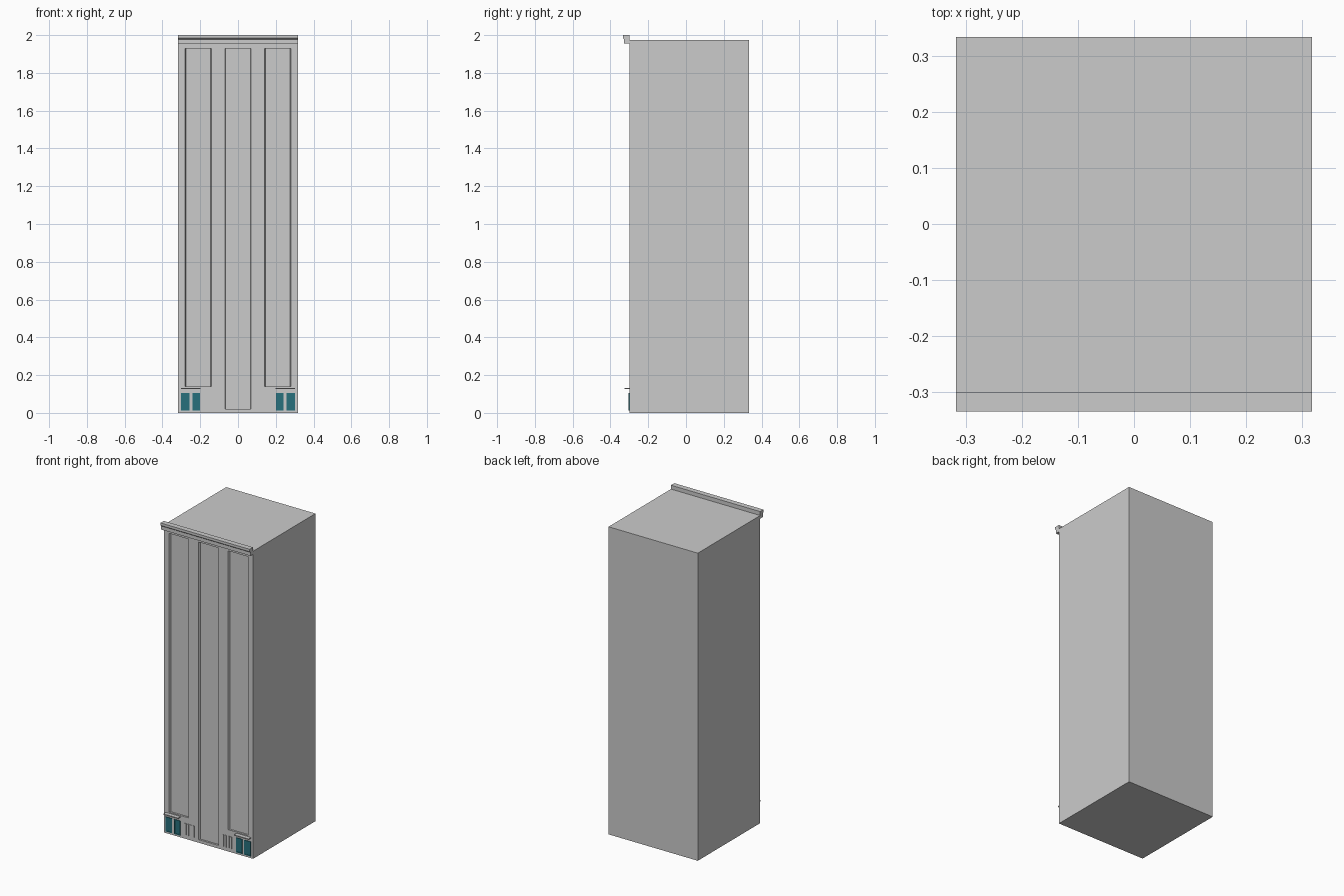
import bpy, bmesh
from mathutils import Vector

if "Cube" in bpy.data.objects:
    bpy.data.objects.remove(bpy.data.objects["Cube"])

W, FRONT, BACK, TOP = 0.317, -0.30, 0.333, 1.975

teal = bpy.data.materials.new("teal_glass")
teal.diffuse_color = (0.02, 0.16, 0.2, 1)
teal.use_nodes = True
teal.node_tree.nodes["Principled BSDF"].inputs["Base Color"].default_value = teal.diffuse_color


def finish(name, bm, mat=None):
    bmesh.ops.recalc_face_normals(bm, faces=bm.faces)
    me = bpy.data.meshes.new(name)
    bm.to_mesh(me)
    bm.free()
    ob = bpy.data.objects.new(name, me)
    bpy.context.collection.objects.link(ob)
    if mat:
        me.materials.append(mat)
    return ob


def add_box(bm, x0, x1, y0, y1, z0, z1, taper=0.0):
    """Box whose back face may be narrowed in x."""
    r = bmesh.ops.create_cube(bm, size=1)
    for v in r["verts"]:
        t = taper if v.co.y > 0 else 0
        v.co = Vector((x1 - t if v.co.x > 0 else x0 + t,
                       y1 if v.co.y > 0 else y0,
                       z1 if v.co.z > 0 else z0))


def box(name, *dims, mat=None):
    bm = bmesh.new()
    add_box(bm, *dims)
    return finish(name, bm, mat)


# Tower body with three tall recessed bays
body = box("tower_body", -W, W, FRONT, BACK, 0, TOP)
bm = bmesh.new()
for x0, x1, z0 in ((-0.28, -0.14, 0.14), (-0.07, 0.07, 0.02), (0.14, 0.28, 0.14)):
    add_box(bm, x0 - 0.005, x1 + 0.005, FRONT - 0.012, FRONT + 0.012, z0, 1.93, 0.01)
cutter = finish("bay_cutter", bm)
cutter.hide_render = True
mod = body.modifiers.new("bays", 'BOOLEAN')
mod.operation, mod.solver, mod.object = 'DIFFERENCE', 'EXACT', cutter
bpy.context.view_layer.objects.active = body
bpy.ops.object.modifier_apply(modifier=mod.name)
bpy.data.objects.remove(cutter)

# Stepped cornice: profile in (y, z) extruded across the front
profile = [(FRONT, 1.955), (-0.327, 1.955), (-0.327, 1.978), (-0.334, 1.984),
           (-0.334, 2.0), (FRONT, 2.0)]
bm = bmesh.new()
face = bm.faces.new([bm.verts.new((-W, y, z)) for y, z in profile])
ext = bmesh.ops.extrude_face_region(bm, geom=[face])
bmesh.ops.translate(bm, vec=(2 * W, 0, 0),
                    verts=[g for g in ext["geom"] if isinstance(g, bmesh.types.BMVert)])
finish("cornice", bm)

# Ground-floor details, repeated on both sides
for side, s in (("left", -1), ("right", 1)):
    def span(a, b):
        return sorted((s * a, s * b))

    # Awning over the entrance
    box(f"awning_{side}", *span(0.199, 0.302), -0.325, FRONT, 0.127, 0.133)

    # Two glazed doors with thin surrounds
    for i, (a, b) in enumerate(((0.200, 0.242), (0.257, 0.301))):
        x0, x1 = span(a, b)
        z0, z1, t = 0.012, 0.106, 0.005
        box(f"door_glass_{side}_{i + 1}", x0 + t, x1 - t, -0.3015, FRONT, z0 + t, z1 - t, mat=teal)
        bm = bmesh.new()
        for d in ((x0, x0 + t, z0, z1), (x1 - t, x1, z0, z1),
                  (x0 + t, x1 - t, z0, z0 + t), (x0 + t, x1 - t, z1 - t, z1)):
            add_box(bm, d[0], d[1], -0.304, FRONT, d[2], d[3])
        finish(f"door_frame_{side}_{i + 1}", bm, teal)

    # Vertical vent bars
    bm = bmesh.new()
    for k in range(4):
        a = 0.100 + k * 0.019
        add_box(bm, *span(a, a + 0.010), -0.304, FRONT, 0.025, 0.10)
    finish(f"vent_bars_{side}", bm)
